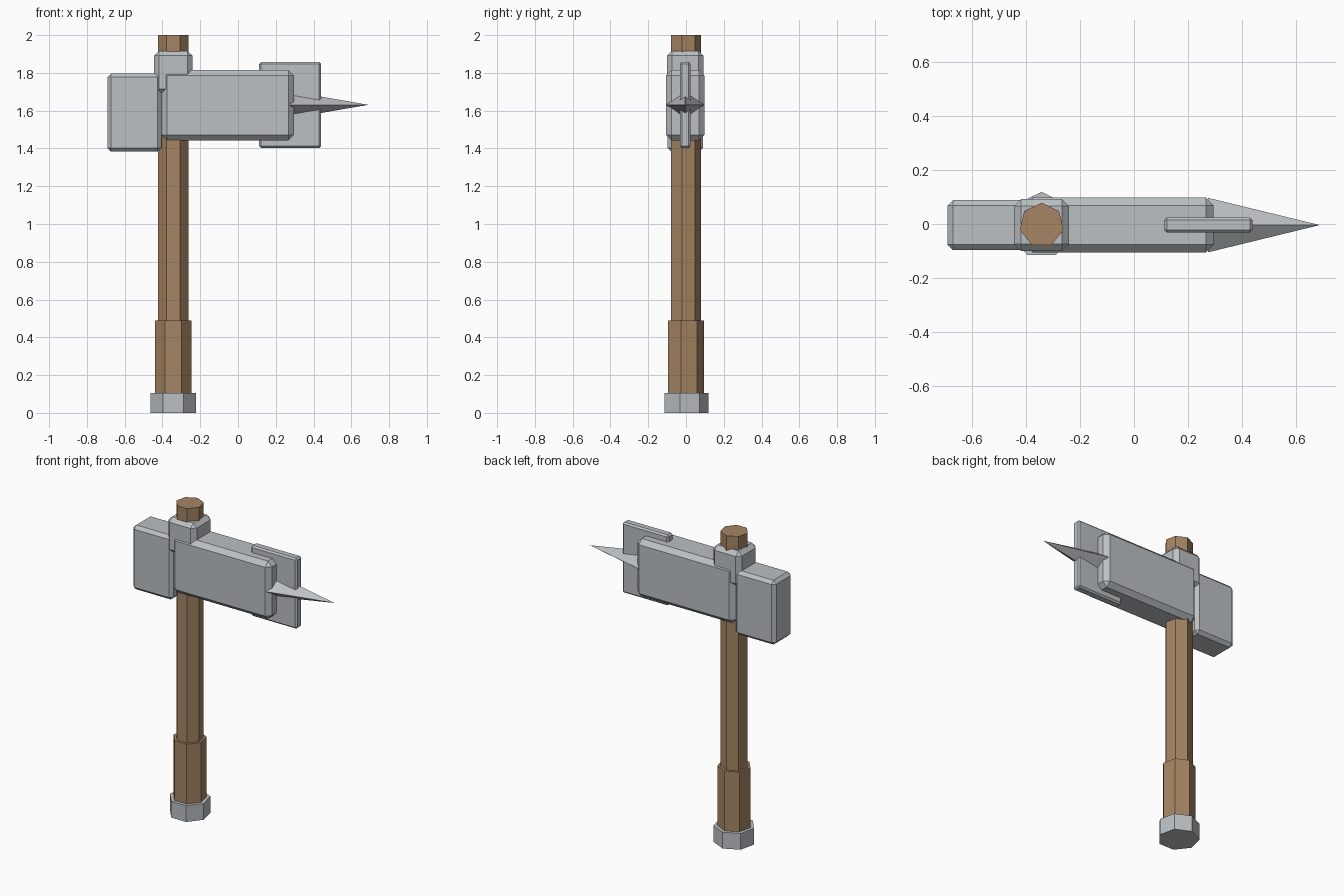
import bpy, bmesh, math
from mathutils import Vector

if "Cube" in bpy.data.objects:
    bpy.data.objects.remove(bpy.data.objects["Cube"])

HANDLE_X = -0.343
MID_Y = -0.004


def material(name, rgb):
    mat = bpy.data.materials.new(name)
    mat.use_nodes = True
    mat.diffuse_color = (*rgb, 1)
    mat.node_tree.nodes["Principled BSDF"].inputs["Base Color"].default_value = (*rgb, 1)
    return mat


def add_object(name, bm, mat):
    bmesh.ops.recalc_face_normals(bm, faces=bm.faces)
    mesh = bpy.data.meshes.new(name)
    bm.to_mesh(mesh)
    bm.free()
    mesh.materials.append(mat)
    obj = bpy.data.objects.new(name, mesh)
    bpy.context.collection.objects.link(obj)
    return obj


def prism(name, radius, bottom, top, mat, sides=7):
    """Upright prism on the handle axis with one corner pointing to the back."""
    bm = bmesh.new()
    ring = []
    for i in range(sides):
        a = math.tau * i / sides
        ring.append(bm.verts.new((HANDLE_X + radius * math.sin(a),
                                  MID_Y + radius * math.cos(a), bottom)))
    base = bm.faces.new(ring)
    result = bmesh.ops.extrude_face_region(bm, geom=[base], use_keep_orig=True)
    moved = [g for g in result["geom"] if isinstance(g, bmesh.types.BMVert)]
    bmesh.ops.translate(bm, verts=moved, vec=(0, 0, top - bottom))
    return add_object(name, bm, mat)


def block(name, x, z, depth, chamfer, mat):
    """Chamfered box spanning x and z ranges, centred front to back."""
    bm = bmesh.new()
    bmesh.ops.create_cube(bm, size=1)
    bmesh.ops.scale(bm, verts=bm.verts, vec=(x[1] - x[0], depth, z[1] - z[0]))
    bmesh.ops.translate(bm, verts=bm.verts, vec=(sum(x) / 2, MID_Y, sum(z) / 2))
    bmesh.ops.bevel(bm, geom=bm.edges[:], offset=chamfer, segments=1,
                    profile=0.5, affect='EDGES')
    return add_object(name, bm, mat)


def pyramid(name, centre, half_y, half_z, length, mat):
    """Four-sided spike with a diamond base, pointing along +x."""
    bm = bmesh.new()
    c = Vector(centre)
    offsets = [(0, half_y, 0), (0, 0, half_z), (0, -half_y, 0), (0, 0, -half_z)]
    ring = [bm.verts.new(c + Vector(o)) for o in offsets]
    tip = bm.verts.new(c + Vector((length, 0, 0)))
    bm.faces.new(ring)
    for a, b in zip(ring, ring[1:] + ring[:1]):
        bm.faces.new((a, b, tip))
    return add_object(name, bm, mat)


wood = material("brown wood", (0.38, 0.235, 0.125))
steel = material("grey steel", (0.50, 0.53, 0.55))

# Handle
prism("handle_shaft", 0.083, 0.05, 2.0, wood)
prism("handle_grip", 0.10, 0.08, 0.49, wood)
prism("pommel", 0.123, 0.0, 0.105, steel)

# Hammer head
block("striking_block", (-0.692, -0.405), (1.383, 1.797), 0.186, 0.02, steel)
block("head_body", (-0.405, 0.296), (1.443, 1.815), 0.204, 0.029, steel)
block("collar", (-0.445, -0.242), (1.69, 1.917), 0.192, 0.026, steel)

# Rear blade and spike
block("rear_plate", (0.112, 0.44), (1.403, 1.857), 0.056, 0.01, steel)
pyramid("rear_spike", (0.275, MID_Y, 1.631), 0.101, 0.072, 0.415, steel)
